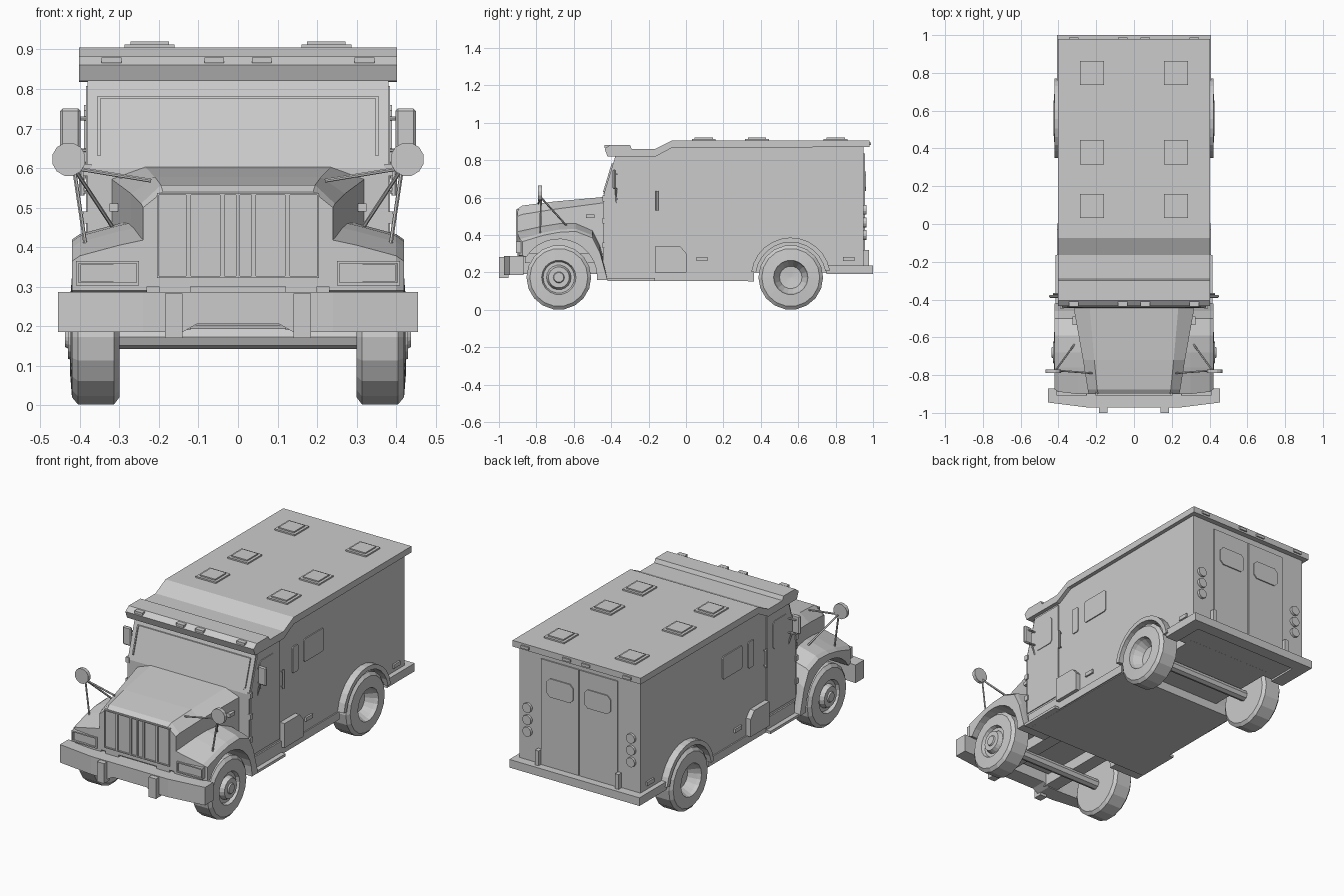
import bpy, bmesh
from math import sin, cos, pi, radians
from mathutils import Vector

if "Cube" in bpy.data.objects:
    bpy.data.objects.remove(bpy.data.objects["Cube"])


def finish(name, bm, mirror=False, bevel=0):
    bmesh.ops.recalc_face_normals(bm, faces=bm.faces)
    me = bpy.data.meshes.new(name)
    bm.to_mesh(me)
    bm.free()
    ob = bpy.data.objects.new(name, me)
    bpy.context.collection.objects.link(ob)
    if bevel:
        m = ob.modifiers.new("bevel", 'BEVEL')
        m.width, m.segments = bevel, 1
    if mirror:
        m = ob.modifiers.new("mirror", 'MIRROR')
        m.use_mirror_merge = False
    return ob


def loft(name, rings, mirror=False, bevel=0):
    bm = bmesh.new()
    vs = [[bm.verts.new(p) for p in r] for r in rings]
    n = len(vs[0])
    for a, b in zip(vs, vs[1:]):
        for i in range(n):
            bm.faces.new((a[i], a[(i + 1) % n], b[(i + 1) % n], b[i]))
    bm.faces.new(vs[0])
    bm.faces.new(vs[-1][::-1])
    return finish(name, bm, mirror, bevel)


def prism(name, pts, axis, a, b, mirror=False, bevel=0):
    place = {'x': lambda p, t: (t, p[0], p[1]), 'y': lambda p, t: (p[0], t, p[1]),
             'z': lambda p, t: (p[0], p[1], t)}[axis]
    return loft(name, [[place(p, t) for p in pts] for t in (a, b)], mirror, bevel)


def box(name, x, y, z, mirror=False, bevel=0):
    return prism(name, [(x[0], y[0]), (x[1], y[0]), (x[1], y[1]), (x[0], y[1])], 'z', z[0], z[1], mirror, bevel)


def panel(name, axis, u, v, a, b, c=0.015, mirror=True):
    # thin plate with clipped corners
    (u0, u1), (v0, v1) = u, v
    pts = [(u0 + c, v0), (u1 - c, v0), (u1, v0 + c), (u1, v1 - c),
           (u1 - c, v1), (u0 + c, v1), (u0, v1 - c), (u0, v0 + c)]
    return prism(name, pts, axis, a, b, mirror)


def frame(name, axis, u, v, a, b, t=0.006):
    # rectangular rim made of four bars
    (u0, u1), (v0, v1) = u, v
    for uu, vv in (((u0, u1), (v0, v0 + t)), ((u0, u1), (v1 - t, v1)), ((u0, u0 + t), v), ((u1 - t, u1), v)):
        panel(name, axis, uu, vv, a, b, 0.0005)


def rod(name, p, q, r=0.005, n=6, mirror=True):
    p, q = Vector(p), Vector(q)
    d = (q - p).normalized()
    s = d.orthogonal().normalized()
    t = d.cross(s)
    ring = lambda c: [c + r * (cos(2 * pi * i / n) * s + sin(2 * pi * i / n) * t) for i in range(n)]
    return loft(name, [ring(p), ring(q)], mirror)


def wheel(name, prof, y, z, n=18):
    loft(name, [[(x, y + r * cos(2 * pi * i / n), z + r * sin(2 * pi * i / n)) for i in range(n)]
                for x, r in prof], True)


def arc(cy, cz, r, a, b, n=12):
    return [(cy + r * cos(radians(a + (b - a) * i / n)), cz + r * sin(radians(a + (b - a) * i / n)))
            for i in range(n + 1)]


# wheels
FY, RY, WZ = -0.68, 0.56, 0.173
tyre = [(.30, .10), (.30, .155), (.313, .173), (.405, .173), (.42, .155)]
wheel("front_wheel", tyre + [(.423, .092), (.405, .084), (.405, .066), (.43, .056), (.43, .03), (.437, .026), (.437, .005)], FY, WZ)
wheel("rear_wheel", tyre + [(.425, .092), (.405, .086), (.36, .06), (.355, .005)], RY, WZ)
for y in (FY, RY):
    rod("axle", (-.31, y, WZ), (.31, y, WZ), .03, 8, False)

# armoured body with wheel arches, inner chassis
body = [(-.42, .155), (-.445, .25), (-.445, .60), (-.375, .83), (-.165, .83), (-.075, .88), (.95, .88), (.95, .2)]
body += arc(RY, WZ, .198, 8, 186)
prism("body", body, 'x', -.38, .38)
box("rear_chassis", (-.27, .27), (.33, .80), (.2, .42))
box("front_frame_rail", (.12, .2), (-.9, -.42), (.19, .3), True)
box("front_chassis", (-.24, .24), (-.86, -.43), (.25, .34))

# roof with visor step and overhang
roof = [(-.42, .82), (-.435, .86), (-.405, .882), (-.3, .882), (-.29, .86), (-.165, .86), (-.075, .905),
        (.98, .905), (.98, .87), (-.075, .866), (-.165, .818)]
prism("roof", roof, 'x', -.402, .402)
for x in (.06, .32):
    box("visor_light", (x - .025, x + .025), (-.436, -.41), (.866, .88), True)
    box("rear_roof_light", (x - .025, x + .025), (.97, .988), (.88, .895), True)
for y in (.095, .38, .80):
    box("roof_hatch", (.16, .287), (y - .064, y + .064), (.9, .913), True)
    box("roof_hatch_lid", (.175, .272), (y - .049, y + .049), (.91, .92), True)

# windscreen on the sloped cab front
slope = lambda z, d: -.445 + (z - .60) * .07 / .23 - d
for nm, x0, x1, z0, z1 in (("windscreen", -.345, .345, .62, .775), ("windscreen_top_trim", -.355, .355, .776, .782),
                           ("windscreen_left_trim", -.355, -.348, .63, .782), ("windscreen_right_trim", .348, .355, .63, .782)):
    d = .003 if nm == "windscreen" else .008
    loft(nm, [[(x0, slope(z0, e), z0), (x1, slope(z0, e), z0), (x1, slope(z1, e), z1), (x0, slope(z1, e), z1)]
              for e in (-.005, d)])

# hood
def hood_ring(y, w, zc, t, zt):
    half = [(w, .30), (w, zc), (t, zt)]
    return [(x, y, z) for x, z in half] + [(-x, y, z) for x, z in half[::-1]]


loft("hood", [hood_ring(-.90, .24, .50, .19, .54), hood_ring(-.875, .245, .51, .195, .557),
              hood_ring(-.72, .27, .535, .21, .577), hood_ring(-.44, .32, .572, .235, .603)])
frame("grille_edge", 'y', (0, .205), (.322, .537), -.908, -.89, .005)
for x in (.04, .125):
    box("grille_bar", (x - .006, x + .006), (-.91, -.89), (.325, .535), True)
box("hood_side_light", (.29, .325), (-.535, -.49), (.49, .51), True)

# front fenders: higher along the hood, lower and rounder at the outside
outer = [(-.90, .29), (-.90, .37), (-.76, .405), (-.68, .42), (-.59, .425), (-.50, .39), (-.46, .31), (-.42, .16), (-.475, .16)]
arch = arc(FY, WZ, .205, 0, 148)


def fender_ring(x, lift, dy):
    top = [(x, y + (dy if y < -.8 else 0), z + (lift if z > .3 else 0)) for y, z in outer]
    return top + [(x, y, z) for y, z in arch]


loft("front_fender", [fender_ring(.23, .05, 0), fender_ring(.30, .035, 0), fender_ring(.40, .008, .012), fender_ring(.42, -.006, .025)], True)
frame("headlight_frame", 'y', (.25, .41), (.303, .365), -.908, -.87, .007)
box("headlight", (.262, .398), (-.902, -.87), (.313, .356), True)

# front bumper with angled ends, raised middle and tow blocks
prism("front_bumper", [(-.24, .287), (.24, .287), (.24, .185), (.14, .185), (.105, .205), (-.105, .205), (-.14, .185), (-.24, .185)],
      'y', -.972, -.88)
prism("front_bumper_end", [(.24, -.972), (.455, -.945), (.455, -.87), (.24, -.88)], 'z', .185, .287, True)
box("tow_block", (.14, .185), (-1, -.95), (.17, .283), True)

# round fender mirrors on tripods
rod("fender_mirror", (.428, -.79, .622), (.428, -.77, .622), .043, 12)
for end in ((.385, -.78, .40), (.22, -.79, .568), (.31, -.63, .44)):
    rod("fender_mirror_strut", (.415, -.775, .60), end)

# door mirrors
box("door_mirror", (.398, .45), (-.392, -.375), (.645, .75), True, .006)
for z in (.645, .725):
    rod("door_mirror_arm", (.37, -.37, z), (.43, -.37, z))
rod("door_mirror_brace", (.37, -.37, .54), (.405, -.375, .65))

# cab doors, windows, handles and hinges
prism("cab_door", [(-.435, .25), (-.175, .25), (-.175, .808), (-.372, .808), (-.435, .605)], 'x', .37, .385, True)
panel("door_window", 'x', (-.36, -.225), (.60, .76), .38, .389)
panel("slot_window", 'x', (-.06, -.01), (.575, .725), .375, .386, .008)
panel("side_window", 'x', (.042, .22), (.60, .73), .375, .386, .01)
rod("grab_handle", (.395, -.155, .53), (.395, -.155, .635), .007)
for z in (.54, .625):
    rod("handle_post", (.37, -.155, z), (.395, -.155, z), .004)
for z in (.33, .46, .58):
    box("door_hinge", (.37, .392), (-.447, -.425), (z, z + .03), True)

# steps, skirts and side marker lights
box("cab_step", (.36, .415), (-.42, -.165), (.155, .17), True)
box("cab_step_riser", (.36, .388), (-.42, -.165), (.16, .235), True)
prism("step_box", [(-.165, .2), (.003, .2), (.003, .30), (-.03, .338), (-.165, .338)], 'x', .37, .408, True)
box("side_skirt", (.36, .387), (-.165, .355), (.157, .203), True)
for y in (.085, .87):
    box("side_marker", (.37, .39), (y - .03, y + .03), (.26, .282), True)

# rear wheel flares
prism("rear_flare", arc(RY, WZ, .213, 10, 172) + arc(RY, WZ, .188, 172, 10), 'x', .36, .42, True)

# rear bumper, doors and lights
box("rear_bumper", (-.408, .408), (.93, 1.0), (.19, .236))
box("rear_bumper_side", (.33, .408), (.752, .95), (.19, .236), True)
box("rear_door", (.003, .24), (.94, .957), (.236, .835), True)
panel("rear_door_window", 'y', (.035, .2), (.635, .74), .95, .963, .02)
box("rear_post", (.24, .262), (.94, .978), (.23, .32), True)
for z in (.40, .467, .535):
    rod("tail_light", (.325, .94, z), (.325, .964, z), .027, 12)
